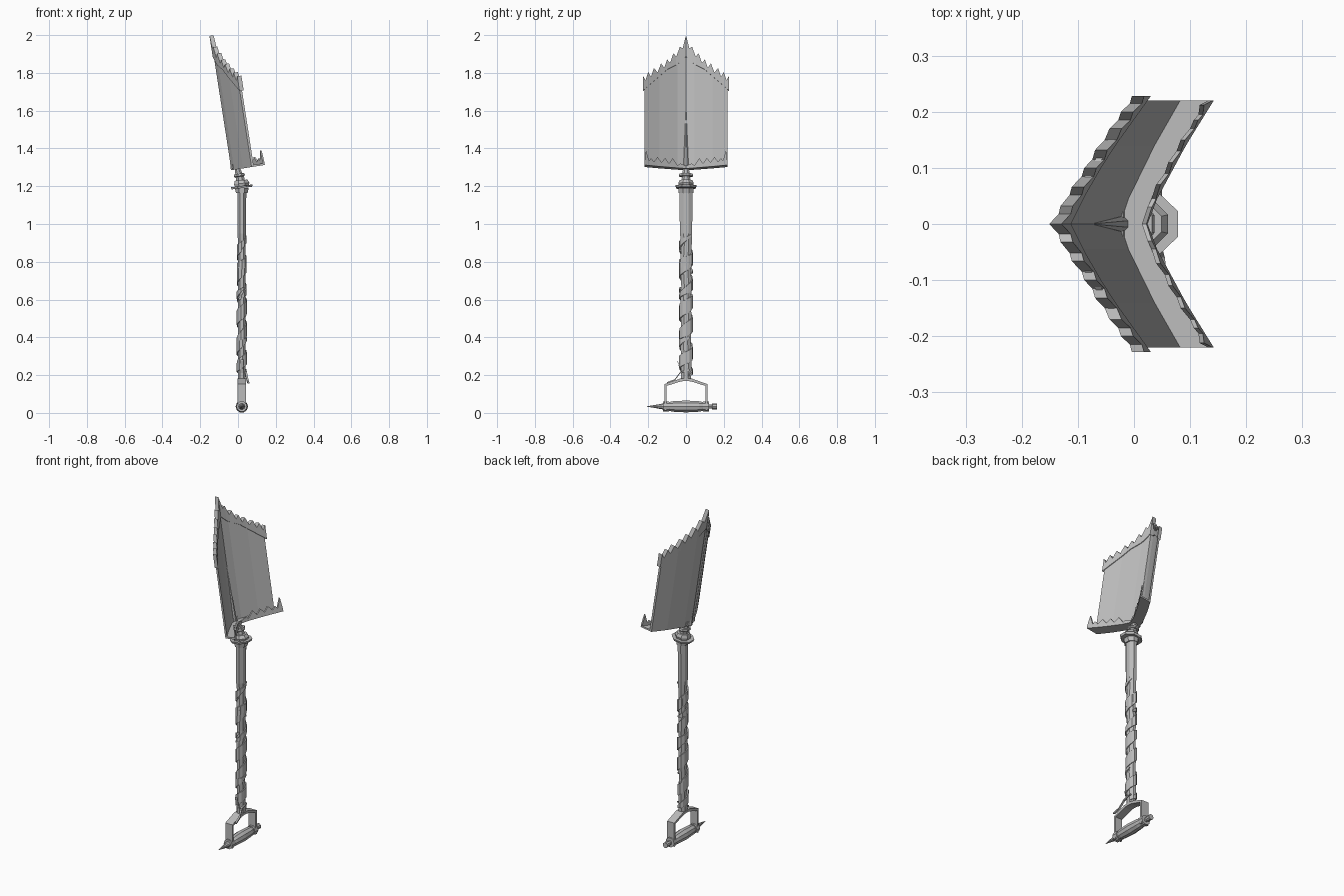
import bpy, bmesh, math
from mathutils import Matrix, Vector

if "Cube" in bpy.data.objects:
    bpy.data.objects.remove(bpy.data.objects["Cube"])

metal = bpy.data.materials.new("worn_grey")
metal.use_nodes = True
GREY = (0.5, 0.5, 0.5, 1)
metal.diffuse_color = GREY
metal.node_tree.nodes["Principled BSDF"].inputs["Base Color"].default_value = GREY

AXIS = 0.02  # x of the shaft centre
# frame of the leaning blade
LEAN = Matrix.Translation((-0.035, 0, 1.285)) @ Matrix.Rotation(math.radians(-8.8), 4, "Y")


def loft(name, rings, matrix=Matrix()):
    """Bridge a row of equal closed sections and cap both ends."""
    bm = bmesh.new()
    rows = [[bm.verts.new(matrix @ Vector(p)) for p in r] for r in rings]
    n = len(rows[0])
    for a, b in zip(rows, rows[1:]):
        for i in range(n):
            j = (i + 1) % n
            bm.faces.new((a[i], a[j], b[j], b[i]))
    bm.faces.new(rows[0])
    bm.faces.new(rows[-1])
    bmesh.ops.recalc_face_normals(bm, faces=bm.faces)
    mesh = bpy.data.meshes.new(name)
    bm.to_mesh(mesh)
    bm.free()
    mesh.materials.append(metal)
    obj = bpy.data.objects.new(name, mesh)
    bpy.context.collection.objects.link(obj)
    return obj


def hoop(z, rx, ry, x=AXIS, y=0, tilt=0, n=8):
    pts = []
    for i in range(n):
        a = math.tau * (i + 0.5) / n
        dx = rx * math.cos(a)
        pts.append((x + dx, y + ry * math.sin(a), z + tilt * dx))
    return pts


def interp(table, v):
    v = abs(v)
    for (a, p), (b, q) in zip(table, table[1:]):
        if v <= b:
            return p + (q - p) * (v - a) / (b - a)
    return table[-1][1]


# ---- blade: folded sheet, described in its own leaning frame
FOLD = [(0, 0), (0.045, 0.015), (0.14, 0.062), (0.23, 0.114)]
BAND_LOW = [(0, 0.607), (0.04, 0.565), (0.1, 0.53), (0.23, 0.405)]
BAND_TOP = [(0, 0.72), (0.03, 0.66), (0.1, 0.585), (0.23, 0.485)]


def mirrored(values):
    return [-v for v in reversed(values) if v] + list(values)


def wall(name, ys, back, front, low, high):
    """Upright strip following the fold; all limits are functions of y."""
    loft(name, [[(back(y), y, low(y)), (back(y), y, high(y)),
                 (front(y), y, high(y)), (front(y), y, low(y))] for y in ys], LEAN)


def fold(y):
    return interp(FOLD, y)


def lip(y):
    return fold(y) + 0.06 + 0.05 * abs(y)


wall("blade", mirrored([0, 0.045, 0.09, 0.14, 0.22]), fold, lambda y: fold(y) + 0.012,
     lambda y: 0, lambda y: interp(BAND_LOW, y) + 0.03)
wall("blade_step", mirrored([0, 0.045, 0.14, 0.22]), fold, lip,
     lambda y: 0, lambda y: 0.01)

# jagged band on the cutting edge
notches = [0.018, 0.052, 0.085, 0.115, 0.15, 0.185, 0.215]
tips = [0, 0.032, 0.066, 0.1, 0.132, 0.17, 0.2, 0.228]
band_ys = sorted(tips + notches)


def band_high(y):
    return interp(BAND_TOP, y) - (0.035 if abs(y) in notches else 0)


wall("jagged_edge_band", mirrored(band_ys), lambda y: fold(y) - 0.006,
     lambda y: fold(y) + 0.016, lambda y: interp(BAND_LOW, y), band_high)

# jagged teeth along the step
TEETH = {0: 0.014, 0.03: 0.025, 0.045: 0.014, 0.07: 0.05, 0.09: 0.02, 0.11: 0.048,
         0.13: 0.022, 0.15: 0.05, 0.17: 0.022, 0.185: 0.04, 0.195: 0.025,
         0.212: 0.08, 0.22: 0.015}
wall("step_teeth", mirrored(list(TEETH)), lambda y: lip(y) - 0.008, lip,
     lambda y: 0, lambda y: TEETH[abs(y)])

# pointed rib and cross bar inside the fold
loft("blade_rib", [hoop(h, r, r, x=0.012, n=8)
                   for h, r in [(0.0, 0.016), (0.06, 0.013), (0.32, 0.001)]], LEAN)
loft("rib_cross_bar", [[(x, y, z) for x, z in
                        [(0.006, 0.008), (0.02, 0.008), (0.02, 0.028), (0.006, 0.028)]]
                       for y in (-0.038, 0.038)], LEAN)

# ---- collar: stacked tilted rings and a neck
def stack(name, profile, tilt=0):
    loft(name, [hoop(z, r * k, r, x=x, tilt=tilt) for z, r, k, x in profile])


stack("collar_base", [(1.165, 0.042, 0.8, AXIS), (1.19, 0.044, 0.9, AXIS)])
stack("collar_flange", [(1.19, 0.056, 1.05, AXIS), (1.202, 0.06, 1.05, AXIS)], 0.13)
stack("collar_nut", [(1.2, 0.04, 1, AXIS), (1.215, 0.044, 1, AXIS), (1.232, 0.036, 1, 0.016)], 0.1)
stack("neck", [(1.225, 0.025, 1, 0.014), (1.248, 0.024, 1, 0.01), (1.3, 0.016, 0.9, -0.005)], 0.1)
stack("neck_ring", [(1.25, 0.036, 0.75, 0.008), (1.255, 0.041, 0.75, 0.008),
                    (1.266, 0.038, 0.75, 0.006)], 0.15)

# ---- shaft, slightly uneven under the wrapping
shaft = [hoop(0.17, 0.022, 0.03)]
for i in range(10):
    z = 0.22 + 0.075 * i
    shaft.append(hoop(z, 0.022, 0.03, y=0.003 * math.sin(2.3 * i)))
shaft += [hoop(0.95, 0.024, 0.035), hoop(1.18, 0.026, 0.038)]
loft("shaft", shaft)


# ---- straps wound around the shaft
def strap(name, z0, z1, turns, width, start):
    steps = int(10 * turns)
    rings = []
    for i in range(steps + 1):
        t = i / steps
        a = start + math.tau * turns * t
        z = z0 + (z1 - z0) * t
        w = width * min(1, 0.15 + 3 * min(t, 1 - t))
        c, s = math.cos(a), math.sin(a)
        rings.append([(AXIS + rx * c, ry * s, z + dz) for rx, ry, dz in
                      [(0.018, 0.026, -w), (0.027, 0.037, -w),
                       (0.027, 0.037, w), (0.018, 0.026, w)]])
    loft(name, rings)


strap("lower_strap", 0.2, 0.4, 2, 0.032, 0.5)
strap("middle_strap", 0.36, 0.66, 2.5, 0.038, 2)
strap("upper_strap", 0.6, 0.94, 2.5, 0.034, 4)
strap("top_strap", 0.74, 0.86, 1.6, 0.025, 1)


# loose strap ends hanging by the foot of the shaft
def tail(name, path, width):
    loft(name, [[(x + dx, y, z + dz) for dx, dz in
                 [(-width, 0), (width, 0), (width, 0.008), (-width, 0.008)]]
                for x, y, z in path])


tail("loose_strap_long", [(0.04, 0.02, 0.225), (0.042, -0.03, 0.21),
                          (0.05, -0.06, 0.17), (0.055, -0.1, 0.155)], 0.005)
tail("loose_strap_short", [(0.02, -0.025, 0.2), (0.02, -0.036, 0.24), (0.02, -0.046, 0.275)], 0.008)

# ---- yoke of the handle
half = [((0.114, 0.012), (0.102, 0.012)), ((0.114, 0.152), (0.102, 0.143)),
        ((0.03, 0.182), (0.026, 0.167)), ((0.0, 0.182), (0.0, 0.169))]
yoke = half + [((-a, b), (-c, d)) for (a, b), (c, d) in reversed(half[:-1])]
loft("handle_yoke", [[(AXIS + dx, *p) for dx, p in
                      [(-0.023, o), (0.023, o), (0.023, i), (-0.023, i)]] for o, i in yoke])


# ---- grip bar with end nuts, a stub and a spike
def bar(name, profile):
    loft(name, [[(AXIS + r * math.cos(math.tau * i / 10), y, 0.034 + r * math.sin(math.tau * i / 10))
                 for i in range(10)] for y, r in profile])


bar("grip", [(-0.1, 0.022), (-0.07, 0.029), (0, 0.033), (0.07, 0.029), (0.1, 0.022)])
for side in (-1, 1):
    bar("grip_nut", [(side * 0.09, 0.028), (side * 0.122, 0.028)])
bar("grip_stub", [(0.12, 0.012), (0.138, 0.012), (0.139, 0.016), (0.165, 0.016)])
bar("grip_spike", [(-0.12, 0.017), (-0.14, 0.013), (-0.208, 0.001)])
